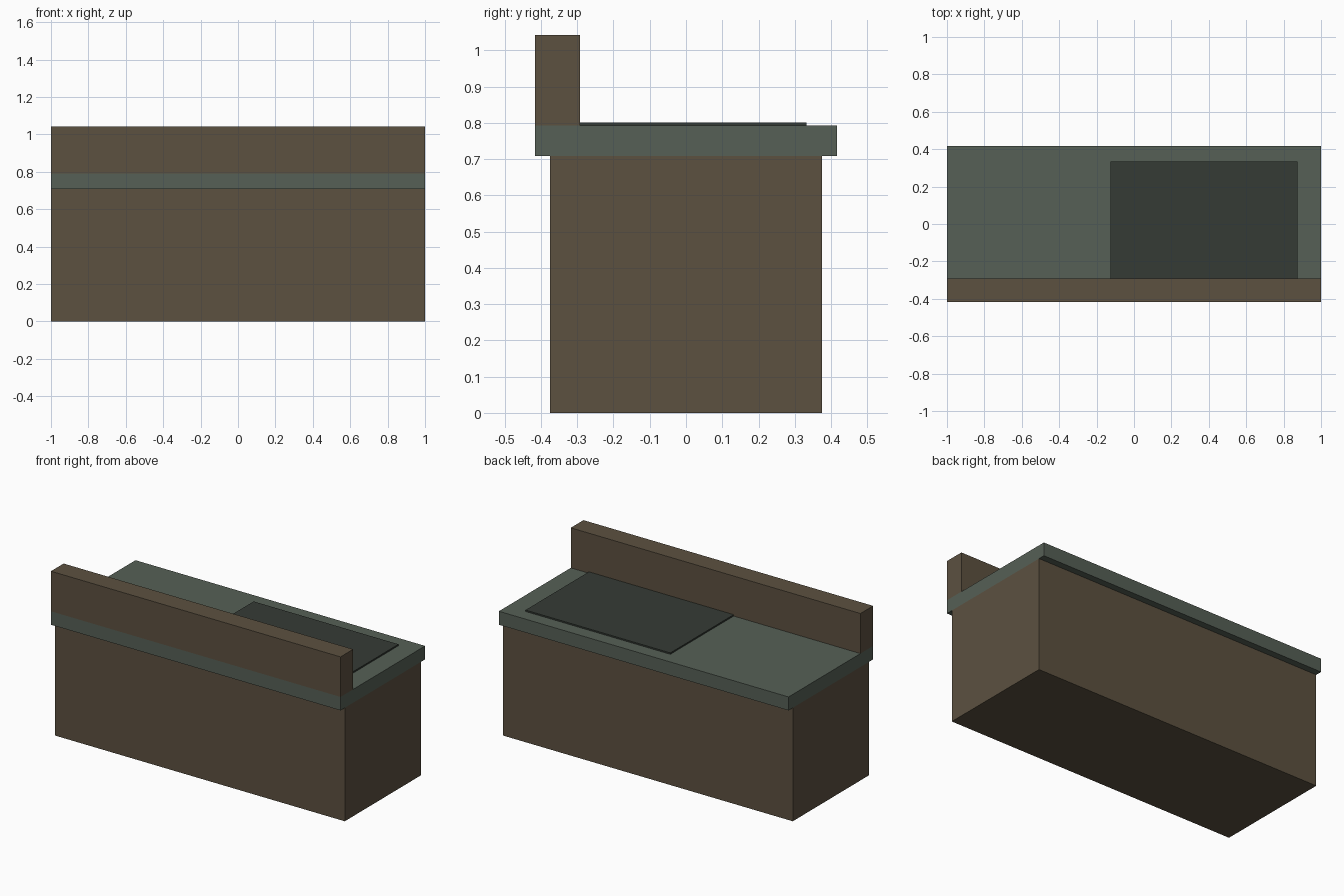
import bpy
import bmesh
from mathutils import Vector

default = bpy.data.objects.get("Cube")
if default:
    bpy.data.objects.remove(default, do_unlink=True)


def material(name, rgb):
    mat = bpy.data.materials.new(name)
    mat.use_nodes = True
    mat.diffuse_color = (*rgb, 1)
    bsdf = next(n for n in mat.node_tree.nodes if n.type == "BSDF_PRINCIPLED")
    bsdf.inputs["Base Color"].default_value = (*rgb, 1)
    return mat


def box(name, low, high, mat):
    """Flat-sided box between two opposite corners."""
    low, high = Vector(low), Vector(high)
    bm = bmesh.new()
    bmesh.ops.create_cube(bm, size=1)
    bmesh.ops.scale(bm, vec=high - low, verts=bm.verts)
    bmesh.ops.translate(bm, vec=(low + high) / 2, verts=bm.verts)
    mesh = bpy.data.meshes.new(name)
    bm.to_mesh(mesh)
    bm.free()
    mesh.materials.append(mat)
    obj = bpy.data.objects.new(name, mesh)
    bpy.context.collection.objects.link(obj)
    return obj


brown = material("brown wood", (0.107, 0.082, 0.051))
green = material("grey green", (0.093, 0.117, 0.093))
dark = material("dark green", (0.036, 0.044, 0.036))

# Shared heights and depths
body_top, slab_top = 0.708, 0.792
slab_y, ledge_y = 0.417, -0.292

# Cabinet body
box("cabinet_body", (-1, -0.375, 0), (1, 0.375, body_top), brown)

# Overhanging worktop
box("worktop", (-1, -slab_y, body_top), (1, slab_y, slab_top), green)

# Raised ledge along the front edge
box("raised_ledge", (-1, -slab_y, slab_top), (1, ledge_y, 1.042), brown)

# Thin mat lying on the worktop against the ledge
box("desk_mat", (-0.125, ledge_y, slab_top), (0.875, 0.333, 0.801), dark)
